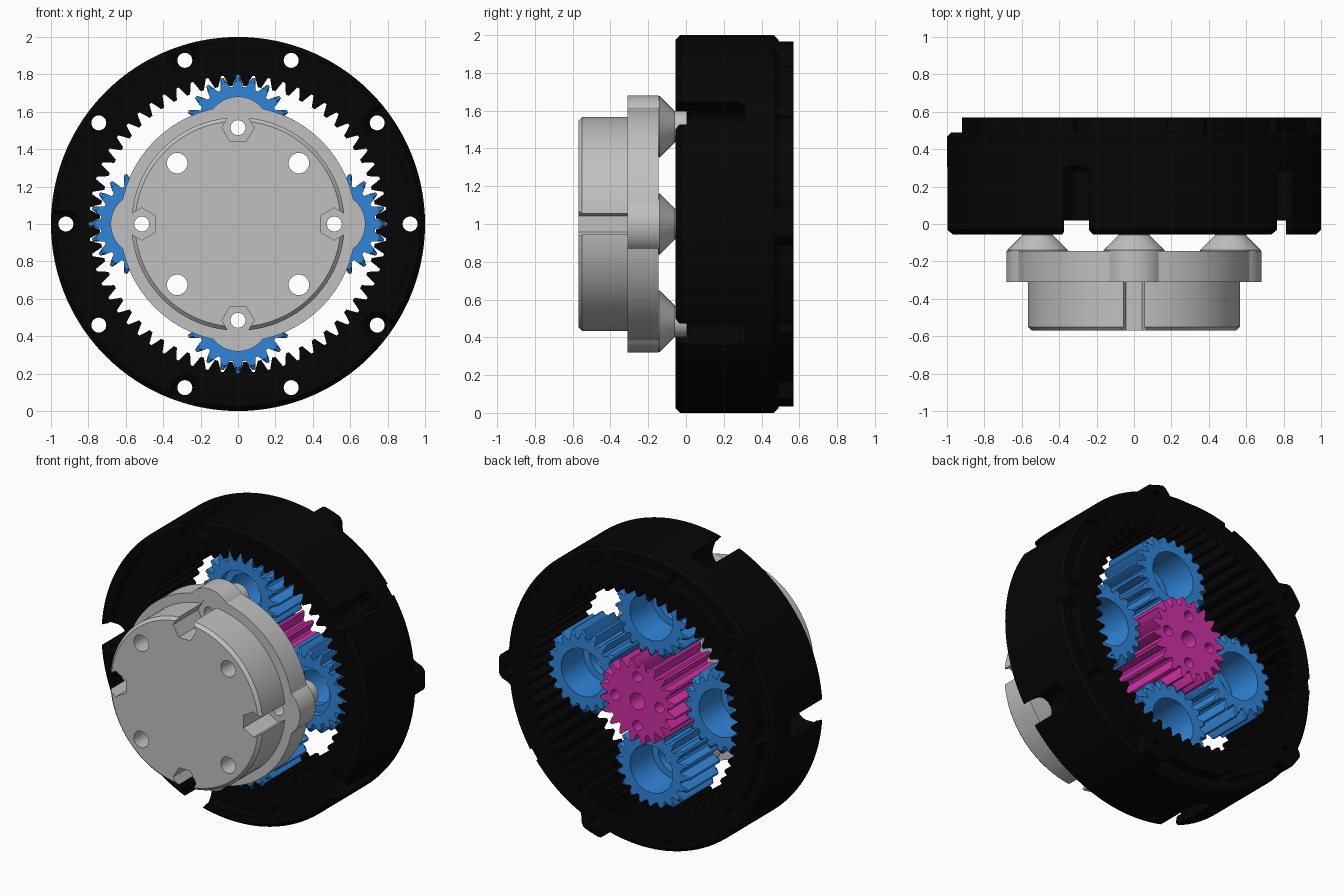
import bpy, bmesh
from math import sin, cos, pi, sqrt, hypot, radians

if "Cube" in bpy.data.objects:
    bpy.data.objects.remove(bpy.data.objects["Cube"])


def material(name, rgb):
    m = bpy.data.materials.new(name)
    m.use_nodes = True
    m.diffuse_color = (*rgb, 1)
    m.node_tree.nodes["Principled BSDF"].inputs["Base Color"].default_value = (*rgb, 1)
    return m


BLACK = material("black", (0.0015, 0.0015, 0.0015))
BLUE = material("blue", (0.03, 0.235, 0.7))
MAGENTA = material("magenta", (0.62, 0.03, 0.38))
GREY = material("grey", (0.53, 0.53, 0.53))


# Outlines are lists of (x, height above the axis)
def circle(r, cx=0, cz=0, n=32, turn=0):
    return [(cx + r * cos(2 * pi * i / n + turn), cz + r * sin(2 * pi * i / n + turn)) for i in range(n)]


def polar(radius, n=360):
    return [(radius(2 * pi * i / n) * cos(2 * pi * i / n),
             radius(2 * pi * i / n) * sin(2 * pi * i / n)) for i in range(n)]


def gear(teeth, root, pitch, tip, phase=0):
    shape = [(-.38, root), (-.23, pitch), (-.08, tip), (.08, tip), (.23, pitch), (.38, root)]
    return [(r * cos(2 * pi * (k + f + phase) / teeth), r * sin(2 * pi * (k + f + phase) / teeth))
            for k in range(teeth) for f, r in shape]


def clamp(outline, limit):
    return [(x * min(1, limit / hypot(x, z)), z * min(1, limit / hypot(x, z))) for x, z in outline]


def shift(outline, dx, dz):
    return [(x + dx, z + dz) for x, z in outline]


def pocket(angle, half):
    """Round-bottomed slot that opens outward."""
    c, s = cos(angle), sin(angle)
    arc = [(.92 - half * sin(pi * i / 12), half * cos(pi * i / 12)) for i in range(13)]
    return [(r * c - w * s, r * s + w * c) for r, w in arc + [(1.1, -half), (1.1, half)]]


def loft(name, sections, mat):
    """Closed solid through (y, outline) sections along the main axis."""
    bm = bmesh.new()
    rows = [[bm.verts.new((x, y, z + 1)) for x, z in line] for y, line in sections]
    for a, b in zip(rows, rows[1:]):
        for i in range(len(a)):
            j = (i + 1) % len(a)
            bm.faces.new((a[i], a[j], b[j], b[i]))
    bm.faces.new(rows[0])
    bm.faces.new(rows[-1])
    bmesh.ops.recalc_face_normals(bm, faces=bm.faces)
    mesh = bpy.data.meshes.new(name)
    bm.to_mesh(mesh)
    bm.free()
    mesh.materials.append(mat)
    ob = bpy.data.objects.new(name, mesh)
    bpy.context.collection.objects.link(ob)
    return ob


def select(ob):
    bpy.ops.object.select_all(action='DESELECT')
    ob.select_set(True)
    bpy.context.view_layer.objects.active = ob


def combine(ob, other, operation):
    select(ob)
    mod = ob.modifiers.new("combine", 'BOOLEAN')
    mod.operation, mod.solver, mod.object = operation, 'EXACT', other
    bpy.ops.object.modifier_apply(modifier=mod.name)
    bpy.data.objects.remove(other)


def cut(ob, *sections):
    combine(ob, loft("cutter", sections, ob.data.materials[0]), 'DIFFERENCE')


def drill(ob, outline, y0=-1, y1=1):
    cut(ob, (y0, outline), (y1, outline))


def finish(ob):
    select(ob)
    bpy.ops.object.shade_smooth_by_angle(angle=radians(25))


QUARTERS = [k * pi / 2 for k in range(4)]
ORBIT = .515


# Ring gear: chamfered drum, lugged back lip and a matching front recess
def lugged(t, base, limit):
    d = (t + pi / 5) % (2 * pi / 5) - pi / 5
    reach = .1 ** 2 - (.92 * sin(d)) ** 2
    return max(base, min(limit, .92 * cos(d) + sqrt(reach))) if reach > 0 else base


ring = loft("ring_gear", [(y, circle(r, n=120)) for r, y in
                          ((.975, -.055), (1, -.03), (1, .465), (.975, .49))], BLACK)
lip = polar(lambda t: lugged(t, .92, 1))
combine(ring, loft("lip", [(.45, lip), (.57, lip)], BLACK), 'UNION')
drill(ring, gear(60, .738, .767, .796))
drill(ring, polar(lambda t: lugged(t + pi / 5, .93, 1.1)), -.8, .02)
for k in range(10):
    a = k * pi / 5
    if k % 2:
        # Screw pockets running back from the notches
        cut(ring, (-.3, pocket(a, .072)), (.285, pocket(a, .072)), (.31, pocket(a, .05)))
    drill(ring, circle(.04, .92 * cos(a), .92 * sin(a), 24))
finish(ring)

# Sun gear with a centre bore and four bolt holes
sun_line = gear(20, .225, .258, .283, .5)
sun = loft("sun_gear", [(.03, sun_line), (.52, sun_line)], MAGENTA)
drill(sun, circle(.055))
for a in QUARTERS:
    drill(sun, circle(.035, .165 * cos(a), .165 * sin(a), 20))
finish(sun)

# Planet gears with stepped bores
planet_line = gear(20, .22, .252, .279)
for name, a in zip(("left", "top", "right", "bottom"), QUARTERS):
    cx, cz = ORBIT * cos(a), ORBIT * sin(a)
    planet = loft(name + "_planet_gear",
                  [(y, shift(clamp(planet_line, r), cx, cz)) for y, r in
                   ((.02, .25), (.035, .3), (.355, .3), (.37, .25))], BLUE)
    drill(planet, circle(.115, cx, cz))
    drill(planet, circle(.16, cx, cz), -1, .08)
    drill(planet, circle(.16, cx, cz), .13, 1)
    finish(planet)


# Carrier: cap and flange with four rounded lobes
def flange_radius(t):
    d = (t + pi / 4) % (pi / 2) - pi / 4
    reach = .166 ** 2 - (ORBIT * sin(d)) ** 2
    return max(.63, ORBIT * cos(d) + sqrt(reach)) if reach > 0 else .63


carrier = loft("carrier", [(y, circle(r, n=96)) for r, y in
                           ((.55, -.57), (.57, -.55), (.57, -.2))], GREY)
flange = polar(flange_radius)
combine(carrier, loft("flange", [(-.31, flange), (-.145, flange)], GREY), 'UNION')

# Hexagonal nut pockets and tapered pins that carry the planets
for a in QUARTERS:
    cx, cz = ORBIT * cos(a), ORBIT * sin(a)
    drill(carrier, circle(.086, cx, cz, 6, a + pi / 6), -1, -.305)
    pin = loft("pin", [(y, circle(r, cx, cz)) for r, y in
                       ((.15, -.18), (.163, -.14), (.083, -.06), (.083, .005))], GREY)
    combine(carrier, pin, 'UNION')

# Through holes
for a in QUARTERS:
    drill(carrier, circle(.04, ORBIT * cos(a), ORBIT * sin(a), 24))
    b = a + pi / 4
    drill(carrier, circle(.055, .46 * cos(b), .46 * sin(b), 28))
finish(carrier)
